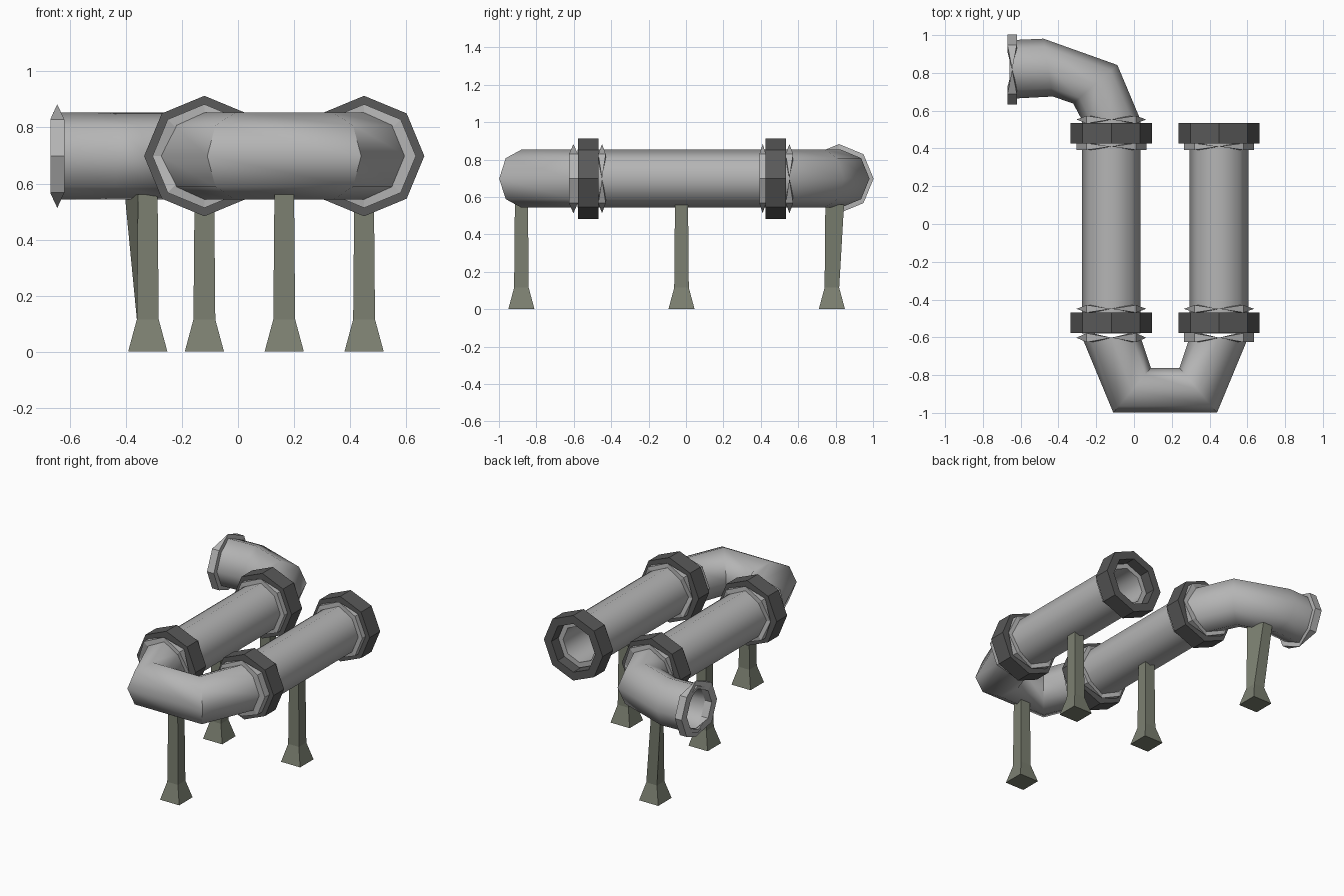
import bpy, bmesh
from math import sin, cos, pi, radians

cube = bpy.data.objects.get("Cube")
if cube:
    bpy.data.objects.remove(cube, do_unlink=True)

AXIS = 0.698          # height of the pipe centreline
PIPE, BORE, LIP, NUT = 0.155, 0.12, 0.185, 0.215
LEFT, RIGHT = 0.45, -0.12


def material(name, colour):
    m = bpy.data.materials.new(name)
    m.use_nodes = True
    m.diffuse_color = (*colour, 1)
    m.node_tree.nodes["Principled BSDF"].inputs["Base Color"].default_value = (*colour, 1)
    return m


steel = material("light grey steel", (0.46, 0.46, 0.46))
rubber = material("dark grey collar", (0.1, 0.1, 0.1))
olive = material("olive grey support", (0.2, 0.215, 0.165))


def finish(name, bm, mat, smooth=None):
    bmesh.ops.remove_doubles(bm, verts=bm.verts, dist=0.0005)
    bmesh.ops.recalc_face_normals(bm, faces=bm.faces)
    me = bpy.data.meshes.new(name)
    bm.to_mesh(me)
    bm.free()
    me.materials.append(mat)
    ob = bpy.data.objects.new(name, me)
    bpy.context.collection.objects.link(ob)
    if smooth:
        bpy.ops.object.select_all(action='DESELECT')
        ob.select_set(True)
        bpy.context.view_layer.objects.active = ob
        bpy.ops.object.shade_smooth_by_angle(angle=radians(smooth))
    return ob


def sweep(name, rings, mat, smooth=None, loop=False, cap=True, pinch=()):
    """Eight-sided rings (x, y, heading, radius) joined in order.
    Corners listed in pinch come together to a point midway along."""
    bm = bmesh.new()
    mx = sum(r[0] for r in rings) / len(rings)
    my = sum(r[1] for r in rings) / len(rings)
    loops = []
    for x, y, heading, rad in rings:
        h = radians(heading)
        verts = []
        for i in range(8):
            t = i * pi / 4
            cx, cy = (mx, my) if i in pinch else (x, y)
            verts.append(bm.verts.new((cx - sin(h) * cos(t) * rad,
                                       cy + cos(h) * cos(t) * rad,
                                       AXIS + sin(t) * rad)))
        loops.append(verts)
    pairs = list(zip(loops, loops[1:]))
    if loop:
        pairs.append((loops[-1], loops[0]))
    for a, b in pairs:
        for i in range(8):
            j = (i + 1) % 8
            bm.faces.new((a[i], a[j], b[j], b[i]))
    if cap and not loop:
        bm.faces.new(loops[0])
        bm.faces.new(loops[-1])
    return finish(name, bm, mat, smooth)


def collar(name, x, y, half, outer, inner, mat, heading=90, pinch=()):
    h = radians(heading)
    dx, dy = cos(h) * half, sin(h) * half
    rings = [(x + s * dx, y + s * dy, heading, r)
             for s, r in ((-1, inner), (-1, outer), (1, outer), (1, inner))]
    sweep(name, rings, mat, loop=True, pinch=pinch)


# Straight pipes; the left one is open and hollow at the back
sweep("right_straight_pipe", [(RIGHT, -0.58, 90, PIPE), (RIGHT, 0.55, 90, PIPE)], steel, 50)
sweep("left_straight_pipe", [(LEFT, -0.58, 90, PIPE), (LEFT, 0.47, 90, PIPE),
                             (LEFT, 0.47, 90, BORE), (LEFT, -0.5, 90, BORE)], steel, 50)

# U-shaped return bend at the front
sweep("return_bend", [(RIGHT, -0.6, -90, PIPE), (-0.01, -0.88, -40, PIPE),
                      (0.34, -0.88, 40, PIPE), (LEFT, -0.6, 90, PIPE)], steel, 50)

# Outlet elbow at the back, with a hollow mouth
sweep("outlet_elbow", [(RIGHT, 0.55, 90, PIPE), (-0.205, 0.74, 131, PIPE),
                       (-0.455, 0.828, 189, PIPE), (-0.66, 0.818, 180, PIPE),
                       (-0.66, 0.818, 180, BORE + 0.015), (-0.45, 0.826, 189, BORE),
                       (-0.23, 0.74, 140, BORE)], steel, 50)
collar("outlet_flange", -0.645, 0.818, 0.025, LIP, 0.13, steel, 180, pinch=(2, 6))

# Dark coupling nuts with light flanges on both sides
for side, x in (("left", LEFT), ("right", RIGHT)):
    for end, y in (("front", -0.523), ("back", 0.48)):
        collar(f"{side}_{end}_coupling", x, y, 0.055, NUT, 0.15 if side == "right" else 0.16, rubber)
    collar(f"{side}_front_inner_flange", x, -0.449, 0.02, LIP, 0.14, steel, pinch=(2, 6, 0, 4))
    collar(f"{side}_front_outer_flange", x, -0.602, 0.024, LIP, 0.14, steel,
           pinch=(2, 6) if side == "left" else (0, 2, 4, 6))
    collar(f"{side}_back_inner_flange", x, 0.41, 0.018, LIP, 0.14, steel, pinch=(2, 6))
collar("right_back_outer_flange", RIGHT, 0.553, 0.02, LIP, 0.14, steel, pinch=(2, 6, 0, 4))


# Supports: flared foot, square post, optionally leaning at the back of the top
def support(name, x, y, lean=(0, 0)):
    bm = bmesh.new()
    levels = []
    for z, half in ((0, 0.07), (0.115, 0.039), (0.56, 0.035)):
        top = z > 0.5
        levels.append([bm.verts.new((x + sx * half + (lean[0] if top and sy > 0 else 0),
                                     y + sy * half + (lean[1] if top and sy > 0 else 0), z))
                       for sx, sy in ((-1, -1), (1, -1), (1, 1), (-1, 1))])
    for a, b in zip(levels, levels[1:]):
        for i in range(4):
            j = (i + 1) % 4
            bm.faces.new((a[i], a[j], b[j], b[i]))
    bm.faces.new(levels[0])
    bm.faces.new(levels[-1])
    finish(name, bm, olive)


support("return_bend_support", 0.165, -0.88)
support("right_pipe_support", RIGHT, -0.024)
support("left_pipe_support", LEFT, -0.024)
support("outlet_support", -0.322, 0.78, lean=(-0.047, 0.03))
